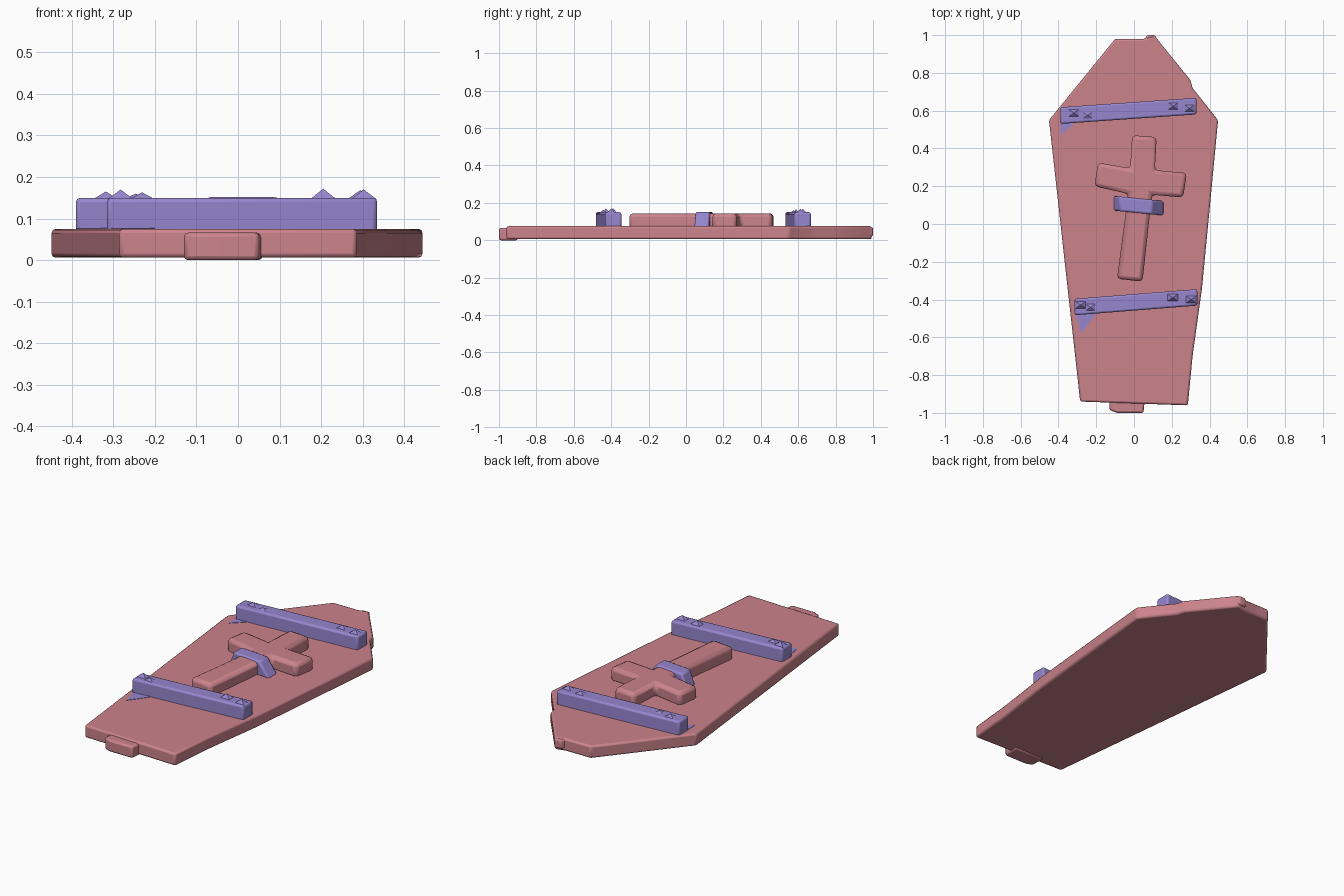
import bpy
import bmesh
import math
from mathutils import Vector

old = bpy.data.objects.get("Cube")
if old:
    bpy.data.objects.remove(old, do_unlink=True)


def make_material(name, colour):
    mat = bpy.data.materials.new(name)
    mat.use_nodes = True
    mat.diffuse_color = colour
    mat.node_tree.nodes["Principled BSDF"].inputs["Base Color"].default_value = colour
    return mat


pink = make_material("dusty_pink", (0.6, 0.23, 0.26, 1))
purple = make_material("soft_purple", (0.31, 0.24, 0.62, 1))


def finish(name, bm, mat, bevel=0.0):
    """Turn a bmesh into a softly edged object."""
    bmesh.ops.recalc_face_normals(bm, faces=bm.faces)
    mesh = bpy.data.meshes.new(name)
    bm.to_mesh(mesh)
    bm.free()
    mesh.materials.append(mat)
    obj = bpy.data.objects.new(name, mesh)
    bpy.context.collection.objects.link(obj)
    if bevel:
        mod = obj.modifiers.new("soft_edges", "BEVEL")
        mod.width = bevel
        mod.segments = 2
        mod.limit_method = "ANGLE"
        mod.angle_limit = math.radians(40)
    bpy.ops.object.select_all(action="DESELECT")
    obj.select_set(True)
    bpy.context.view_layer.objects.active = obj
    bpy.ops.object.shade_smooth_by_angle(angle=math.radians(35))
    return obj


def prism(name, outline, bottom, top, mat, bevel=0.0):
    """Extrude a flat outline upwards."""
    bm = bmesh.new()
    face = bm.faces.new([bm.verts.new((x, y, bottom)) for x, y in outline])
    up = bmesh.ops.extrude_face_region(bm, geom=[face])["geom"]
    for v in up:
        if isinstance(v, bmesh.types.BMVert):
            v.co.z = top
    return finish(name, bm, mat, bevel)


# Coffin lid slab, with a chipped right edge
lid = [(-0.285, -0.94), (0.285, -0.96), (0.31, -0.70), (0.36, -0.34), (0.41, 0.18),
       (0.445, 0.55), (0.31, 0.72), (0.30, 0.76), (0.11, 0.995), (0.05, 0.98),
       (-0.10, 0.98), (-0.45, 0.55)]
prism("lid", lid, 0.006, 0.075, pink, 0.01)

# Broken tongue of wood at the foot, small splinter at the head
prism("foot_tongue", [(-0.13, -0.90), (-0.13, -0.985), (-0.09, -1), (0.05, -1), (0.06, -0.90)],
      0.0, 0.066, pink, 0.01)
prism("head_splinter", [(0.04, 0.95), (0.07, 1), (0.11, 1), (0.14, 0.95)],
      0.02, 0.07, pink, 0.008)

# Raised cross
cross = [(-0.01, 0.47), (0.12, 0.46), (0.11, 0.285), (0.28, 0.27), (0.26, 0.14),
         (0.095, 0.155), (0.045, -0.305), (-0.09, -0.29), (-0.03, 0.16),
         (-0.21, 0.20), (-0.19, 0.325), (-0.02, 0.295)]
prism("cross", cross, 0.06, 0.144, pink, 0.02)


# Cross battens, each with four pointed nail ridges
def batten(name, left, right, depth, nails):
    start, end = Vector(left), Vector(right)
    side = Vector((0, depth))
    prism(name, [start, end, end + side, start + side], 0.06, 0.15, purple, 0.01)
    bm = bmesh.new()
    for along, across, height in nails:
        spot = start.lerp(end, along) + side * across
        base = [bm.verts.new((spot.x + dx * 0.032, spot.y + dy * 0.022, 0.146))
                for dx, dy in ((-1, -1), (1, -1), (1, 1), (-1, 1))]
        tip = bm.verts.new((spot.x, spot.y, height))
        bm.faces.new(base)
        for i in range(4):
            bm.faces.new((base[i], base[(i + 1) % 4], tip))
    finish(name + "_nails", bm, purple)


batten("head_batten", (-0.39, 0.53), (0.33, 0.58), 0.088,
       [(0.1, 0.6, 0.165), (0.2, 0.4, 0.16), (0.83, 0.6, 0.166), (0.95, 0.4, 0.168)])
batten("foot_batten", (-0.315, -0.483), (0.335, -0.432), 0.087,
       [(0.05, 0.6, 0.17), (0.13, 0.4, 0.163), (0.8, 0.6, 0.172), (0.95, 0.4, 0.17)])

# Strap draped over the cross shaft
bm = bmesh.new()
profile = [(-0.11, 0.07), (-0.075, 0.152), (0.095, 0.152), (0.16, 0.07)]
face = bm.faces.new([bm.verts.new((x, 0.06 - 0.1 * x, z)) for x, z in profile])
back = bmesh.ops.extrude_face_region(bm, geom=[face])["geom"]
bmesh.ops.translate(bm, vec=(0, 0.078, 0), verts=[v for v in back if isinstance(v, bmesh.types.BMVert)])
finish("cross_strap", bm, purple, 0.01)

# Thin purple stains beside the battens
prism("head_stain", [(-0.39, 0.55), (-0.385, 0.47), (-0.30, 0.55)], 0.073, 0.077, purple)
prism("foot_stain", [(-0.31, -0.46), (-0.28, -0.58), (-0.19, -0.46)], 0.073, 0.077, purple)
